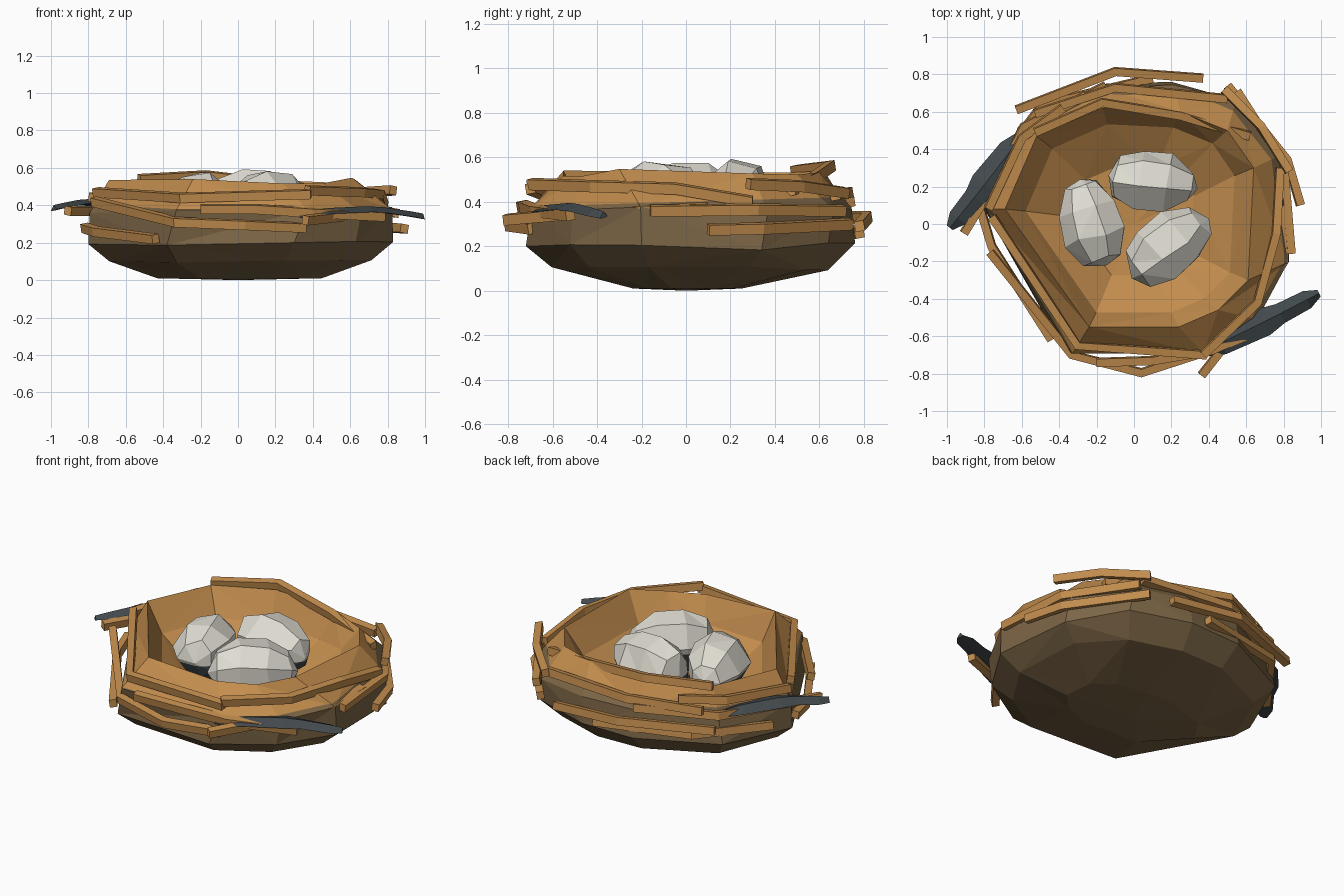
import bpy, bmesh, math, random
from mathutils import Vector, Matrix

if "Cube" in bpy.data.objects:
    bpy.data.objects.remove(bpy.data.objects["Cube"])
random.seed(4)


def mat(name, c):
    m = bpy.data.materials.new(name)
    m.diffuse_color = (*c, 1)
    m.use_nodes = True
    m.node_tree.nodes["Principled BSDF"].inputs["Base Color"].default_value = m.diffuse_color
    return m


STRAW = mat("straw tan", (.54, .265, .075))
MUD = mat("mud brown", (.20, .13, .06))
SHELL = mat("egg white", (.75, .73, .65))
SLATE = mat("dark slate", (.055, .067, .073))


def finish(bm, name, *mats):
    bmesh.ops.recalc_face_normals(bm, faces=bm.faces[:])
    me = bpy.data.meshes.new(name)
    bm.to_mesh(me)
    bm.free()
    for m in mats:
        me.materials.append(m)
    ob = bpy.data.objects.new(name, me)
    bpy.context.collection.objects.link(ob)
    return ob


def split(bm, z, normal=(0, 0, 1)):
    geom = bm.verts[:] + bm.edges[:] + bm.faces[:]
    bmesh.ops.bisect_plane(bm, geom=geom, plane_co=(0, 0, z), plane_no=normal)


# nest bowl: uneven ten-sided outline and crest, mud outside, straw rim and inside
outline = [(-.77, .08), (-.57, .50), (-.15, .71), (.2, .73), (.53, .65),
           (.76, .36), (.80, -.2), (.64, -.5), (.36, -.68), (-.32, -.68)]
foot = [(-.80, .08), (-.62, .52), (-.15, .75), (.2, .76), (.57, .64),
        (.80, .34), (.83, -.2), (.63, -.52), (.30, -.72), (-.38, -.66)]
crest = [(-.69, .08), (-.52, .47), (-.17, .62), (.25, .60), (.50, .50),
         (.64, .30), (.61, -.30), (.45, -.46), (.24, -.55), (-.24, -.55)]
N = len(outline)
# (source outline, x scale, y scale, height, height jitter)
layers = [(foot, .54, .33, .01, 0), (foot, .86, .84, .10, .01), (foot, 1, 1, .20, .02),
          (outline, 1.03, 1.02, .36, .02), (crest, 1, 1, .535, .02),
          (crest, .84, .86, .37, .02), (crest, .5, .5, .22, .01)]
bm = bmesh.new()
rings = []
for src, sx, sy, z, jit in layers:
    rings.append([bm.verts.new((x * sx, y * sy, z + random.uniform(-jit, jit))) for x, y in src])
for k in range(len(rings) - 1):
    for i in range(N):
        j = (i + 1) % N
        a, b, c, d = rings[k][i], rings[k][j], rings[k + 1][j], rings[k + 1][i]
        for tri in (((a, b, c), (a, c, d)) if (i + k) % 2 else ((a, b, d), (b, c, d))):
            bm.faces.new(tri).material_index = int(k < 4)
for ring, z, m in ((rings[0], 0, 1), (rings[-1], .20, 0)):
    centre = bm.verts.new((0, 0, z))
    for i in range(N):
        bm.faces.new((ring[i], ring[(i + 1) % N], centre)).material_index = m
split(bm, .40, (0, -.03, 1))
for f in bm.faces:
    c = f.calc_center_median()
    if c.z - .03 * c.y > .40:
        f.material_index = 0
finish(bm, "nest_bowl", STRAW, MUD)


# woven sticks: square bars swept round the rim
def stick(name, pts, w=.05, h=.055):
    pts = [Vector(p) for p in pts]
    bm = bmesh.new()
    prev = None
    for i, p in enumerate(pts):
        t = (pts[min(i + 1, len(pts) - 1)] - pts[max(i - 1, 0)]).normalized()
        side = Vector((t.y, -t.x, 0)).normalized() * w / 2
        up = Vector((0, 0, h / 2))
        ring = [bm.verts.new(p + side * a + up * b)
                for a, b in ((-1, -.7), (.7, -1), (1, .7), (-.7, 1))]
        if prev:
            for k in range(4):
                bm.faces.new((prev[k], prev[(k + 1) % 4], ring[(k + 1) % 4], ring[k]))
        else:
            bm.faces.new(ring)
        prev = ring
    bm.faces.new(prev)
    finish(bm, name, STRAW)


stick("back_outer_stick", [(-.63, .61, .33), (-.1, .815, .33), (.37, .78, .29)])
stick("back_inner_stick", [(-.53, .49, .54), (-.17, .65, .56), (.25, .58, .51), (.62, .47, .45)])
stick("back_top_stick", [(-.53, .59, .42), (-.1, .73, .44), (.5, .67, .43)])
stick("right_low_stick", [(.89, .10, .275), (.82, .34, .28), (.5, .74, .30)])
stick("right_mid_stick", [(.84, -.16, .36), (.80, .32, .365), (.55, .71, .36)])
stick("right_top_stick", [(.83, .28, .48), (.68, .52, .47), (.48, .72, .44)])
stick("right_front_stick", [(.36, -.81, .32), (.54, -.58, .34), (.80, -.2, .36), (.80, .1, .37)])
stick("right_rim_stick", [(.37, -.70, .48), (.66, -.42, .47), (.76, -.05, .46), (.78, .30, .40)])
stick("front_long_stick", [(-.77, -.15, .42), (-.33, -.70, .31), (.04, -.795, .295), (.36, -.69, .28)])
stick("front_top_stick", [(-.76, .04, .47), (-.30, -.65, .44), (.39, -.70, .46)])
stick("front_short_stick", [(-.2, -.74, .38), (.1, -.73, .38), (.40, -.68, .36), (.78, -.52, .34)])
stick("left_low_stick", [(-.82, .08, .28), (-.76, -.12, .26), (-.44, -.62, .22)])
stick("left_mid_stick", [(-.91, -.05, .37), (-.77, .18, .37), (-.59, .52, .38), (-.15, .74, .40)])
stick("left_top_stick", [(-.78, .08, .44), (-.60, .46, .46), (-.38, .62, .47)])
stick("back_low_stick", [(-.78, .25, .27), (-.49, .64, .28), (.1, .78, .26)])


# feathers: flat leaf blades with a raised midrib
def feather(name, start, end, width, bow):
    a, b = Vector(start), Vector(end)
    d = b - a
    side = Vector((-d.y, d.x, 0)).normalized()
    bm = bmesh.new()
    rows = []
    for t, w in ((0, .2), (.2, .85), (.55, 1), (.68, .72), (.9, .65), (1, .25)):
        bend = math.sin(t * math.pi)
        p = a + d * t + Vector((0, 0, .035 * bend)) + side * bow * bend
        rows.append([bm.verts.new(p + side * s * w * width + Vector((0, 0, z)))
                     for s, z in ((-.5, -.015), (0, .016), (.5, -.005), (0, -.014))])
    for r, q in zip(rows, rows[1:]):
        for k in range(4):
            bm.faces.new((r[k], r[(k + 1) % 4], q[(k + 1) % 4], q[k]))
    bm.faces.new(rows[0])
    bm.faces.new(rows[-1])
    finish(bm, name, SLATE)


feather("right_feather", (.33, -.70, .35), (.99, -.37, .34), .155, -.005)
feather("left_feather", (-.58, .50, .38), (-.985, -.02, .385), .16, .005)


# eggs: low-poly ovoids with slate undersides
def egg(name, centre, half, angle):
    bm = bmesh.new()
    bmesh.ops.create_uvsphere(bm, u_segments=7, v_segments=5, radius=1)
    bmesh.ops.rotate(bm, verts=bm.verts[:], matrix=Matrix.Rotation(math.radians(90), 3, 'Y'))
    for v in bm.verts:
        taper = 1 - .12 * v.co.x
        v.co = Vector((v.co.x * half[0], v.co.y * taper * half[1], v.co.z * taper * half[2]))
        v.co += Vector([random.uniform(-.012, .012) for _ in range(3)])
    bmesh.ops.rotate(bm, verts=bm.verts[:], matrix=Matrix.Rotation(math.radians(angle), 3, 'Z'))
    bmesh.ops.translate(bm, verts=bm.verts[:], vec=centre)
    bmesh.ops.triangulate(bm, faces=[f for f in bm.faces if random.random() < .5])
    cut = centre[2] - .025
    split(bm, cut)
    for f in bm.faces:
        f.material_index = int(f.calc_center_median().z < cut)
    finish(bm, name, SHELL, SLATE)


egg("back_egg", (.10, .225, .41), (.25, .17, .19), -8)
egg("left_egg", (-.22, .01, .405), (.25, .175, .185), 106)
egg("front_egg", (.19, -.12, .41), (.26, .18, .185), 38)
